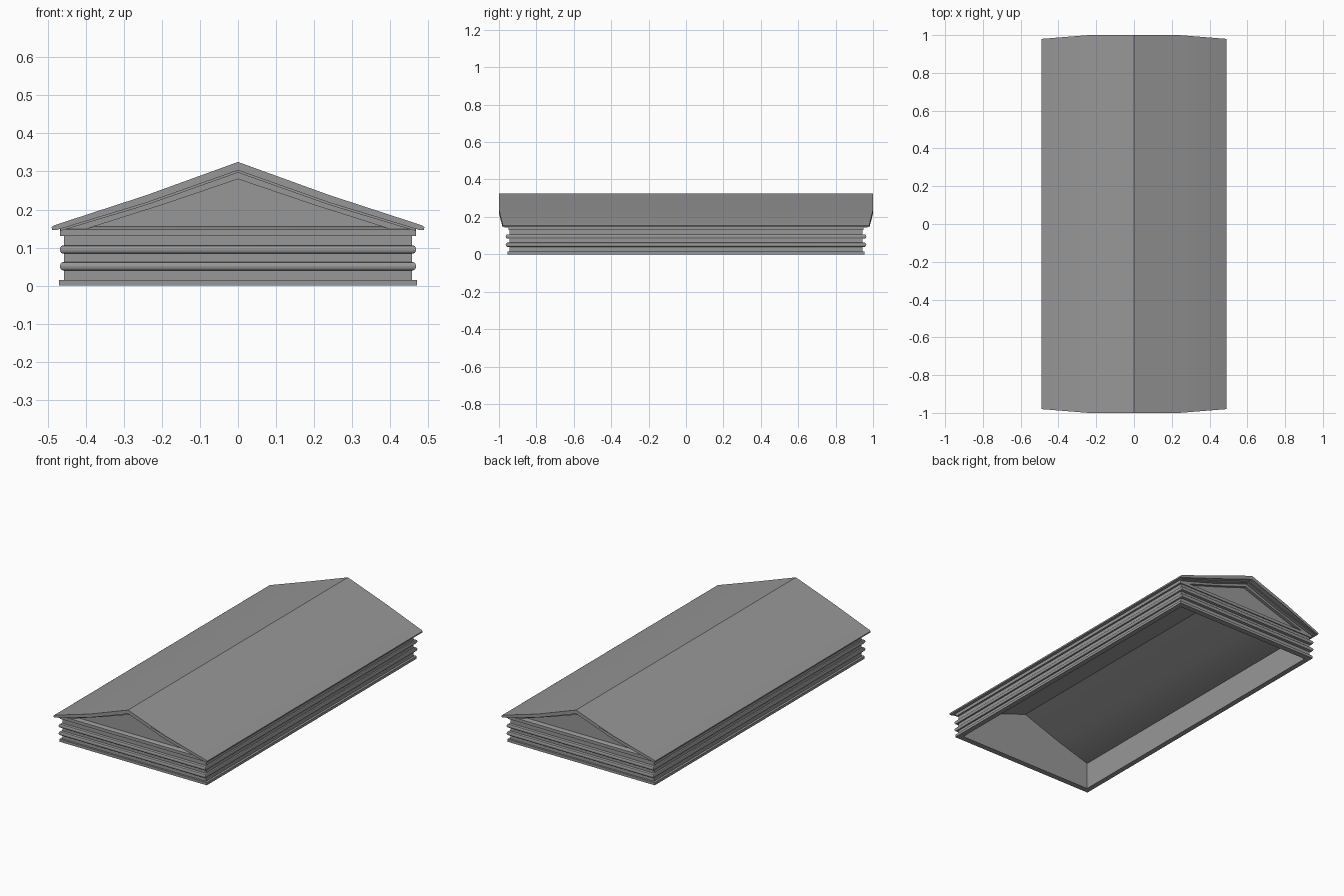
import bpy, bmesh, math

cube = bpy.data.objects.get("Cube")
if cube:
    bpy.data.objects.remove(cube, do_unlink=True)

stone = bpy.data.materials.new("grey stone")
stone.use_nodes = True
grey = (0.31, 0.31, 0.31, 1)
stone.diffuse_color = grey
stone.node_tree.nodes["Principled BSDF"].inputs["Base Color"].default_value = grey


def loft(name, loops, caps=True, closed=False):
    """Skin a series of equal-length point loops."""
    bm = bmesh.new()
    rings = [[bm.verts.new(p) for p in loop] for loop in loops]
    pairs = list(zip(rings, rings[1:]))
    if closed:
        pairs.append((rings[-1], rings[0]))
    for a, b in pairs:
        n = len(a)
        for i in range(n):
            j = (i + 1) % n
            bm.faces.new((a[i], a[j], b[j], b[i]))
    if caps and not closed:
        bm.faces.new(rings[0])
        bm.faces.new(rings[-1])
    bmesh.ops.recalc_face_normals(bm, faces=bm.faces)
    mesh = bpy.data.meshes.new(name)
    bm.to_mesh(mesh)
    bm.free()
    mesh.materials.append(stone)
    obj = bpy.data.objects.new(name, mesh)
    bpy.context.collection.objects.link(obj)
    bpy.ops.object.select_all(action="DESELECT")
    obj.select_set(True)
    bpy.context.view_layer.objects.active = obj
    bpy.ops.object.shade_smooth_by_angle(angle=math.radians(30))
    return obj


def rect(hx, hy, z):
    return [(-hx, -hy, z), (hx, -hy, z), (hx, hy, z), (-hx, hy, z)]


def mirrored(half):
    """Half profile from the ridge outward, completed on the other side."""
    return [(-x, z) for x, z in reversed(half)] + half[1:]


# Hollow wall ring with a plinth and a top ledge
WX, WY, IX, IY = 0.457, 0.944, 0.44, 0.922
loft("entablature_wall", [rect(*r) for r in (
    (0.47, 0.955, 0), (0.47, 0.955, 0.015), (WX, WY, 0.015), (WX, WY, 0.13),
    (0.468, 0.95, 0.13), (0.468, 0.95, 0.148), (WX, WY, 0.152),
    (IX, IY, 0.157), (IX, IY, 0))], closed=True)

# Two rounded string courses
for name, z in (("lower_moulding", 0.051), ("upper_moulding", 0.095)):
    loops = [rect(WX - 0.005, WY - 0.005, z - 0.011)]
    for k in range(7):
        a = math.radians(-90 + 30 * k)
        c = math.cos(a)
        loops.append(rect(0.46 + 0.008 * c, 0.955 + 0.009 * c, z + 0.011 * math.sin(a)))
    loops.append(rect(WX - 0.005, WY - 0.005, z + 0.011))
    loft(name, loops, closed=True)

# Roof slab, slightly concave, with rounded eaves and gable edges
TOP = [(0, 0.325), (0.24, 0.238), (0.482, 0.159)]
NOSE = [(0.49, 0.154), (0.488, 0.146)]
UNDER = [(0.477, 0.146), (0.24, 0.218), (0, 0.303)]
half = TOP + NOSE + UNDER
outline = half + [(-x, z) for x, z in reversed(half[1:-1])]


def roof_loop(side, reach, lower):
    loop = []
    for x, z in outline:
        sweep = 0.02 * max(0, abs(x) - 0.24) / 0.25
        loop.append((x, side * (reach - sweep), z - lower))
    return loop


loft("roof", [roof_loop(-1, 1, 0), roof_loop(1, 1, 0)])

# Gable walls with a recessed triangular panel, and a raking bed moulding
frame = mirrored([(0, 0.304), (0.24, 0.219), (WX, 0.154), (WX, 0.131)])
panel = mirrored([(0, 0.28), (0.2, 0.212), (0.396, 0.15), (0.396, 0.136)])
rake_top = [(0, 0.304), (0.24, 0.219), (0.466, 0.151)]
rake_low = [(x, z - 0.007) for x, z in rake_top]
rake = mirrored(rake_top) + mirrored(rake_low)[::-1]

for side, name in ((-1, "front"), (1, "back")):
    def at(profile, y):
        return [(x, side * y, z) for x, z in profile]
    loft(name + "_gable", [at(frame, IY), at(frame, 0.948),
                           at(panel, 0.948), at(panel, 0.93)])
    loft(name + "_raking_moulding", [at(rake, 0.94), at(rake, 0.97)])
